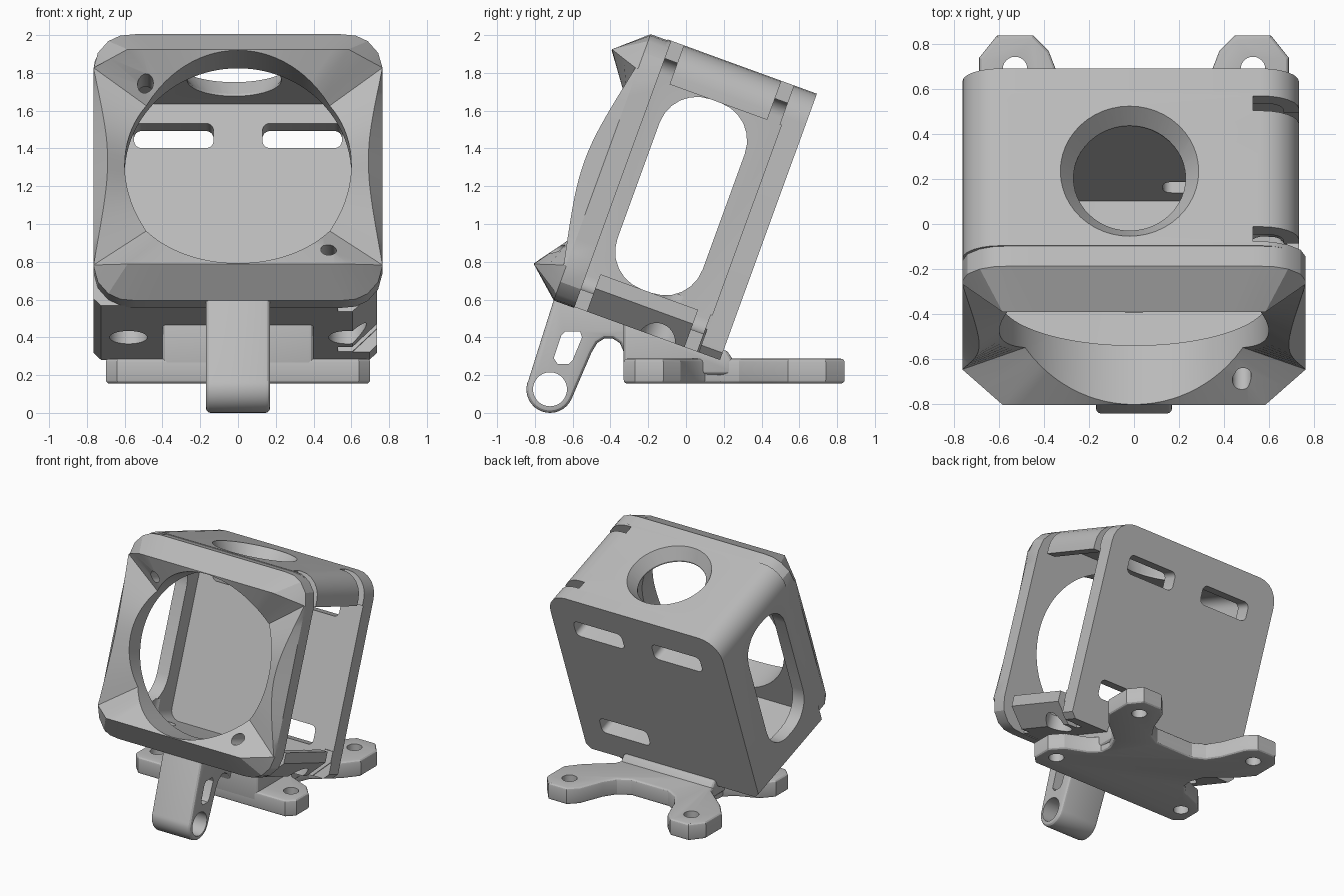
import bpy, bmesh
from math import cos, sin, pi, radians
from mathutils import Matrix

if "Cube" in bpy.data.objects:
    bpy.data.objects.remove(bpy.data.objects["Cube"])

grey = bpy.data.materials.new("plain grey")
grey.use_nodes = True
COLOUR = (0.5, 0.5, 0.5, 1)
grey.diffuse_color = COLOUR
grey.node_tree.nodes["Principled BSDF"].inputs["Base Color"].default_value = COLOUR

# The camera box leans back: local y is depth (0 at the rear), local z is height
LEAN = Matrix.Translation((0, 0.18, 0.28)) @ Matrix.Rotation(radians(-20), 4, 'X')
LEVEL = Matrix()


def finish(name, bm, frame):
    bmesh.ops.recalc_face_normals(bm, faces=bm.faces)
    mesh = bpy.data.meshes.new(name)
    bm.to_mesh(mesh)
    bm.free()
    mesh.materials.append(grey)
    ob = bpy.data.objects.new(name, mesh)
    bpy.context.collection.objects.link(ob)
    ob.matrix_world = frame
    return ob


def prism(name, pts, lo, hi, axis, frame=LEVEL):
    """Extrude a 2D outline along an axis from lo to hi."""
    place = {'x': lambda a, b, h: (h, a, b), 'y': lambda a, b, h: (a, h, b),
             'z': lambda a, b, h: (a, b, h)}[axis]
    bm = bmesh.new()
    ends = [[bm.verts.new(place(a, b, h)) for a, b in pts] for h in (lo, hi)]
    for ring in ends:
        bm.faces.new(ring)
    for i in range(len(pts)):
        j = (i + 1) % len(pts)
        bm.faces.new((ends[0][i], ends[0][j], ends[1][j], ends[1][i]))
    return finish(name, bm, frame)


def arc(cx, cy, r, start, end, n):
    return [(cx + r * cos(radians(start + (end - start) * i / n)),
             cy + r * sin(radians(start + (end - start) * i / n))) for i in range(n + 1)]


def circle(cx, cy, r, n=32):
    return arc(cx, cy, r, 0, 360, n)[:-1]


def rounded(x0, x1, y0, y1, radii, steps=(6, 6, 6, 6)):
    """Rectangle with corner radii, from the lower left corner round to the upper left."""
    corners = ((x0, y0, 1, 1), (x1, y0, -1, 1), (x1, y1, -1, -1), (x0, y1, 1, -1))
    pts = []
    for k, (x, y, sx, sy) in enumerate(corners):
        r = radii[k]
        pts += arc(x + sx * r, y + sy * r, r, 180 + 90 * k, 270 + 90 * k, steps[k])
    return pts


def box(x0, x1, y0, y1):
    return [(x0, y0), (x1, y0), (x1, y1), (x0, y1)]


def apply_modifier(ob, mod):
    with bpy.context.temp_override(object=ob, active_object=ob, selected_objects=[ob]):
        bpy.ops.object.modifier_apply(modifier=mod.name)


def cut(ob, *cutter_args):
    cutter = prism("cutter", *cutter_args)
    mod = ob.modifiers.new("cut", 'BOOLEAN')
    mod.operation, mod.solver, mod.object = 'DIFFERENCE', 'EXACT', cutter
    bpy.context.view_layer.update()
    apply_modifier(ob, mod)
    bpy.data.objects.remove(cutter)


def soften(ob, width):
    mod = ob.modifiers.new("soften", 'BEVEL')
    mod.width, mod.segments, mod.angle_limit = width, 3, radians(60)
    apply_modifier(ob, mod)


# Box walls: closed on the right side, open between two bars on the left
shell = prism("box_walls", rounded(-0.765, 0.735, 0, 1.5, (0.04, 0.13, 0.17, 0.17), (1, 1, 6, 6)),
              -0.84, -0.11, 'y', LEAN)
cut(shell, rounded(-0.665, 0.665, 0.1, 1.4, [0.08] * 4), -0.9, 0, 'y', LEAN)
cut(shell, box(-0.9, 0.1, 0.21, 1.28), 0.5, 1, 'x', LEAN)
cut(shell, rounded(-0.73, -0.25, 0.21, 1.28, [0.21] * 4), -1, -0.5, 'x', LEAN)
for y in (-0.82, -0.2):  # gaps beside the bars
    cut(shell, box(0.53, 1, y, y + 0.07), -0.2, 1.7, 'z', LEAN)
for x in (-0.58, 0.58):  # screwdriver access
    cut(shell, circle(x, -0.35, 0.1), -0.1, 0.25, 'z', LEAN)
cut(shell, circle(-0.02, -0.487, 0.25, 48), 1.2, 1.7, 'z', LEAN)

# Countersink of the top opening
bm = bmesh.new()
bmesh.ops.create_cone(bm, cap_ends=True, segments=48, radius1=0.235, radius2=0.315, depth=0.12,
                      matrix=Matrix.Translation((-0.02, -0.487, 1.45)))
sink = finish("countersink", bm, LEAN)
mod = shell.modifiers.new("sink", 'BOOLEAN')
mod.operation, mod.solver, mod.object = 'DIFFERENCE', 'EXACT', sink
bpy.context.view_layer.update()
apply_modifier(shell, mod)
bpy.data.objects.remove(sink)

# Back plate with three strap slots
back = prism("back_plate", rounded(-0.765, 0.735, 0, 1.5, (0.04, 0.04, 0.17, 0.17), (1, 1, 6, 6)),
             -0.12, 0, 'y', LEAN)
for x, z in ((-0.55, 1.15), (0.13, 1.15), (0.13, 0.21)):
    cut(back, rounded(x, x + 0.42, z, z + 0.14, [0.04] * 4), -0.3, 0.2, 'y', LEAN)


# Front bezel: rings swept round the lens opening
def outer_radius(a):
    r = 0.2
    return min(((0.765 - r) * cos(n) + (0.75 - r) * sin(n) + r) / cos(a - n)
               for n in (k * pi / 8 for k in range(5)))


def bezel_section(deg):
    a = radians(deg)
    c, s = cos(a), sin(a)
    # raised ridge: curved at the sides, straight along top and bottom
    if deg <= 36:
        t = (deg / 36) ** 2
        ridge = (0.69 + 0.075 * t, (0.69 + 0.075 * t) * s / c, -1.035 + 0.085 * t)
    elif deg <= 46:
        t = (deg - 36) / 10
        ridge = (0.765 - 0.18 * t, 0.555 + 0.05 * t, -0.95 - 0.15 * t)
    else:
        ridge = (0.605 * c / s, 0.605, -1.1)
    if deg <= 36:
        lip = -0.92 - 0.05 * (c - 0.81) / 0.19
    else:
        lip = -0.92 - 0.18 * (s - 0.588) / 0.412
    r, o = 0.6, outer_radius(a)
    return [(r * c, r * s, -0.82), (r * c, r * s, lip), ridge,
            (o * c, o * s, -0.935), (o * c, o * s, -0.82)]


quarter = list(range(0, 37, 4)) + [41, 46] + list(range(50, 91, 4))
sections = []
for sx, sz, angles in ((1, 1, quarter[:-1]), (-1, 1, quarter[:0:-1]),
                       (-1, -1, quarter[:-1]), (1, -1, quarter[:0:-1])):
    sections += [[(x * sx, y, 0.745 + z * sz) for x, z, y in bezel_section(d)] for d in angles]
bm = bmesh.new()
loops = [[bm.verts.new(p) for p in sec] for sec in sections]
for i, loop in enumerate(loops):
    nxt = loops[(i + 1) % len(loops)]
    for k in range(5):
        m = (k + 1) % 5
        bm.faces.new((loop[k], loop[m], nxt[m], nxt[k]))
bezel = finish("front_bezel", bm, LEAN)
for x, z in ((-0.49, 1.2), (0.48, 0.25)):
    cut(bezel, circle(x, z, 0.042, 20), -1.3, -0.7, 'y', LEAN)

# Base plate with four screw arms
half = [(0.64, -0.33), (0.7, -0.27), (0.7, -0.12), (0.62, -0.03), (0.45, 0.04), (0.39, 0.1),
        (0.38, 0.18), (0.42, 0.28), (0.6, 0.43), (0.69, 0.54), (0.69, 0.74), (0.61, 0.84),
        (0.45, 0.84), (0.38, 0.77), (0.31, 0.59), (0.25, 0.5), (0.16, 0.45)]
base = prism("base_plate", half + [(-x, y) for x, y in reversed(half)], 0.155, 0.287, 'z')
soften(base, 0.02)
for x, y in ((0.58, -0.17), (0.53, 0.69)):
    for side in (-1, 1):
        cut(base, circle(side * x, y, 0.055, 24), 0, 0.5, 'z')

# Pedestal wedge between base and box
pedestal = prism("pedestal", [(-0.33, 0.2), (-0.33, 0.49), (0.17, 0.32), (0.21, 0.34),
                              (0.25, 0.28), (0.25, 0.2)], -0.4, 0.4, 'x')
soften(pedestal, 0.025)

# Front support arm with an eye at its foot
arm = prism("support_arm", [(-0.69, 0.63), (-0.835, 0.17)] + arc(-0.72, 0.125, 0.125, 165, 335, 16)
            + [(-0.5, 0.32), (-0.47, 0.37), (-0.43, 0.395), (-0.39, 0.395), (-0.35, 0.37),
               (-0.32, 0.3), (-0.2, 0.28), (-0.2, 0.46)], -0.17, 0.17, 'x')
soften(arm, 0.025)
cut(arm, circle(-0.72, 0.125, 0.09), -1, 1, 'x')
cut(arm, [(-0.68, 0.26), (-0.62, 0.26), (-0.6, 0.28), (-0.55, 0.4), (-0.56, 0.43),
          (-0.64, 0.43), (-0.66, 0.41), (-0.7, 0.29)], -1, 1, 'x')

# Crisp edges with smooth curves
for ob in (shell, back, bezel, base, pedestal, arm):
    bpy.ops.object.select_all(action='DESELECT')
    ob.select_set(True)
    bpy.context.view_layer.objects.active = ob
    bpy.ops.object.shade_smooth_by_angle(angle=radians(25))
